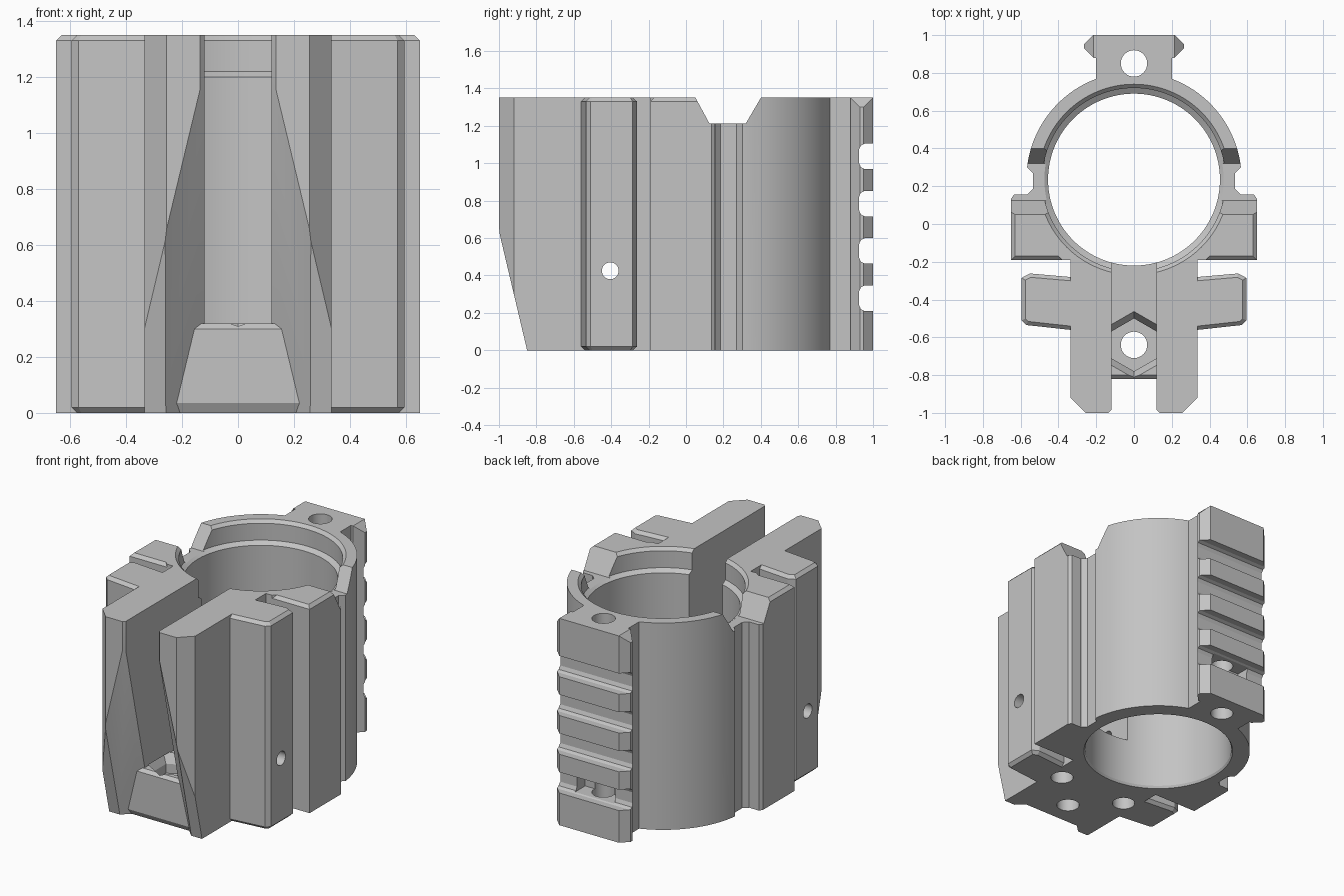
import bpy, bmesh, math
from mathutils import Vector

old = bpy.data.objects.get("Cube")
if old:
    bpy.data.objects.remove(old)

H = 1.35            # overall height
RING_Y = 0.235      # tube centre

grey = bpy.data.materials.new("plain grey")
grey.use_nodes = True
colour = (0.55, 0.55, 0.55, 1)
grey.diffuse_color = colour
grey.node_tree.nodes["Principled BSDF"].inputs["Base Color"].default_value = colour


def finish(name, bm):
    bmesh.ops.recalc_face_normals(bm, faces=bm.faces)
    mesh = bpy.data.meshes.new(name)
    bm.to_mesh(mesh)
    bm.free()
    mesh.materials.append(grey)
    ob = bpy.data.objects.new(name, mesh)
    bpy.context.collection.objects.link(ob)
    return ob


def prism(name, pts, lo, hi, axis="z", bevel=()):
    """Extrude a profile along an axis; bevel chamfers the listed cap heights."""
    place = {"z": lambda a, b, h: (a, b, h),
             "x": lambda a, b, h: (h, a, b),
             "y": lambda a, b, h: (a, h, b)}[axis]
    bm = bmesh.new()
    rows = [[bm.verts.new(place(a, b, h)) for a, b in pts] for h in (lo, hi)]
    n = len(pts)
    for row in rows:
        bm.faces.new(row)
    for i in range(n):
        j = (i + 1) % n
        bm.faces.new((rows[0][i], rows[0][j], rows[1][j], rows[1][i]))
    bmesh.ops.recalc_face_normals(bm, faces=bm.faces)
    edges = [e for e in bm.edges if any(all(abs(v.co.z - h) < 1e-5 for v in e.verts) for h in bevel)]
    if edges:
        bmesh.ops.bevel(bm, geom=edges, offset=0.02, segments=1, affect="EDGES")
    return finish(name, bm)


def both(half):
    """Complete a half profile by mirroring it in x."""
    return half + [(-a, b) for a, b in reversed(half)]


def flip(pts, s):
    return [(a * s, b) for a, b in pts]


def circle(r, cx, cy, n=32, turn=0.0):
    return [(cx + r * math.cos(turn + 2 * math.pi * i / n),
             cy + r * math.sin(turn + 2 * math.pi * i / n)) for i in range(n)]


def stack(name, layers, cx, cy, n, turn=0.0):
    """Solid lofted through (radius, height) layers."""
    bm = bmesh.new()
    rows = [[bm.verts.new((a, b, z)) for a, b in circle(r, cx, cy, n, turn)] for r, z in layers]
    bm.faces.new(rows[0])
    bm.faces.new(rows[-1])
    for p, q in zip(rows, rows[1:]):
        for i in range(n):
            j = (i + 1) % n
            bm.faces.new((p[i], p[j], q[j], q[i]))
    return finish(name, bm)


def combine(ob, tool, op="DIFFERENCE"):
    tool.hide_render = True
    mod = ob.modifiers.new("join", "BOOLEAN")
    mod.operation, mod.solver, mod.object = op, "EXACT", tool
    bpy.context.view_layer.objects.active = ob
    bpy.ops.object.modifier_apply(modifier=mod.name)
    bpy.data.objects.remove(tool)


def add(tool):
    combine(body, tool, "UNION")


def cut(tool):
    combine(body, tool)


# tube
body = prism("clamp_body", circle(0.57, 0, RING_Y, 128), 0, H)

# side grooves and gaps in the tube wall
groove = [(0.535, 0.185), (0.565, 0.157), (0.7, 0.157), (0.7, 0.31), (0.575, 0.31), (0.535, 0.27)]
gap = [(0.33, -0.19), (0.7, -0.19), (0.7, -0.3), (0.33, -0.3)]
for s in (1, -1):
    cut(prism("groove_cutter", flip(groove, s), -0.1, 1.5))
    cut(prism("gap_cutter", flip(gap, s), -0.1, 1.5))

# twin prong block, split by a slot and flared towards the front
prongs = prism("prongs", both([(0.335, 0), (0.335, -0.92), (0.255, -1), (0.1, -1)]), 0, H)
combine(prongs, prism("slot_cutter", both([(0.12, 0.1), (0.12, -0.985), (0.2, -1.065)]), 0.32, 1.5))
bm = bmesh.new()
for z in (-0.1, 1.6):
    w = 1.03 * 1.3 - 0.617 - 0.24 * z
    for p in ((w, -1.3, z), (-w, -1.3, z), (0, (-0.617 - 0.24 * z) / 1.03, z)):
        bm.verts.new(p)
bmesh.ops.convex_hull(bm, input=bm.verts)
combine(prongs, finish("flare_cutter", bm))
lean = [(-0.826, -0.1), (-1.1, 1.06), (-1.4, 1.06), (-1.4, -0.1)]
combine(prongs, prism("lean_cutter", lean, -1, 1, "x"))
add(prongs)

# floor plug between the prongs
plug = [(-0.8, 0), (-0.82, 0.035), (-0.82, 0.3), (-0.8, 0.32), (-0.5, 0.32), (-0.5, 0)]
add(prism("front_plug", plug, -0.25, 0.25, "x"))

# side lugs and forward wings
lug = [(0.3, -0.19), (0.65, -0.19), (0.65, 0.135), (0.635, 0.156), (0.3, 0.156)]
wing = [(0.25, -0.288), (0.55, -0.262), (0.595, -0.285), (0.595, -0.51), (0.57, -0.535), (0.25, -0.57)]
for s in (1, -1):
    add(prism("lug", flip(lug, s), 0, H, bevel=(H,)))
    add(prism("wing", flip(wing, s), 0, H, bevel=(0, H)))

# rear rail with clipped top corners and cross notches
rail = prism("rail", both([(0.2, 0.72), (0.2, 0.88), (0.215, 0.88), (0.265, 0.93),
                           (0.265, 0.95), (0.215, 1)]), 0, H)
for s in (1, -1):
    corner = [(0.205, 1.36), (0.3, 1.265), (0.3, 1.36)]
    combine(rail, prism("corner_cutter", flip(corner, s), 0.6, 1.1, "y"))
notch = [(1.05, 0.068), (0.955, 0.068), (0.935, 0.058), (0.925, 0.035)]
notch += [(a, -b) for a, b in reversed(notch)]
for i in range(4):
    z = 0.278 + 0.253 * i
    combine(rail, prism("notch_cutter", [(a, b + z) for a, b in notch], -0.5, 0.5, "x"))
combine(rail, prism("pocket_cutter", both([(0.14, 0.84), (0.14, 1.1)]), 0.215, 0.34))
add(rail)

# stepped bore, and the slot opening into it
cut(stack("bore_cutter", [(0.475, -0.02), (0.455, 0.015), (0.455, 1.2), (0.485, 1.22),
                          (0.485, 1.33), (0.515, 1.36)], 0, RING_Y, 128))
cut(prism("slot_opening", both([(0.12, 0), (0.12, -0.6)]), 0.32, 1.5))

# saddle notch across the top of the tube
saddle = [(0.04, 1.37), (0.125, 1.213), (0.32, 1.213), (0.412, 1.37)]
cut(prism("saddle_cutter", saddle, -1, 1, "x"))

# nut recess and bolt holes
cut(stack("nut_cutter", [(0.14, 0.2), (0.14, 0.26), (0.18, 0.325)], 0, -0.64, 6, math.pi / 2))
cut(prism("front_hole", circle(0.07, 0, -0.64), -0.1, 0.4))
cut(prism("rail_hole", circle(0.07, 0, 0.85), -0.1, 1.5))
for s in (1, -1):
    cut(prism("blind_hole", circle(0.07, 0.25 * s, -0.4), -0.1, 0.6))
cut(prism("cross_hole", circle(0.045, -0.405, 0.425), -1, 1, "x"))

# smooth curves, crisp edges
bpy.ops.object.select_all(action="DESELECT")
body.select_set(True)
bpy.context.view_layer.objects.active = body
bpy.ops.object.shade_smooth_by_angle(angle=math.radians(20))
